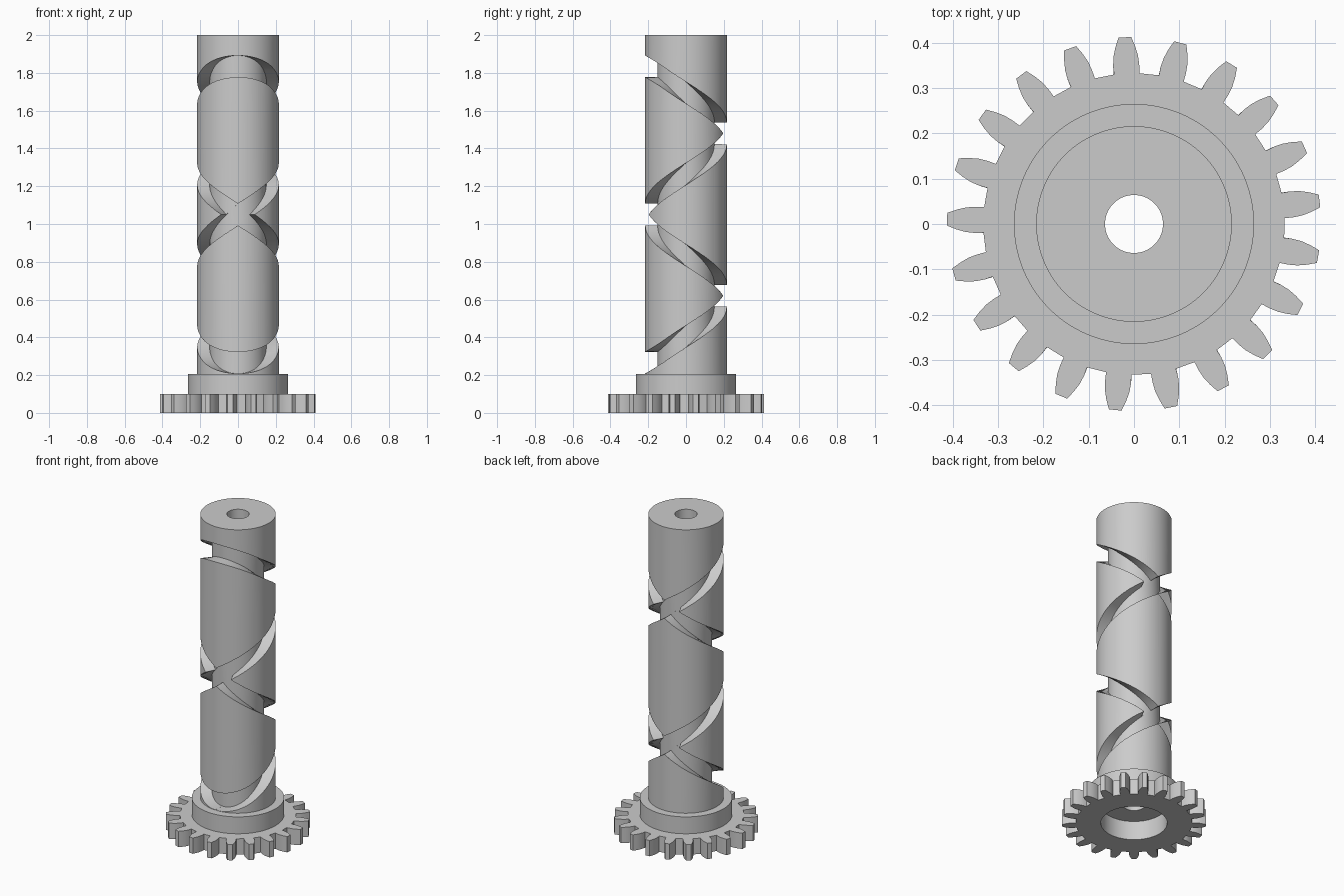
import bpy, bmesh, math

cube = bpy.data.objects.get("Cube")
if cube:
    bpy.data.objects.remove(cube, do_unlink=True)

grey = bpy.data.materials.new("plain_grey")
grey.use_nodes = True
grey.diffuse_color = (0.6, 0.6, 0.6, 1)
grey.node_tree.nodes["Principled BSDF"].inputs["Base Color"].default_value = (0.6, 0.6, 0.6, 1)

SHAFT_R, FLOOR_R, BORE_R, RECESS_R = 0.216, 0.15, 0.064, 0.19
COLLAR_R, GEAR_TOP, COLLAR_TOP, TOP = 0.265, 0.1, 0.207, 2.0


def make_object(name, rings, closed):
    """Skin a list of equal rings of points; close the sweep or cap its ends."""
    bm = bmesh.new()
    loops = [[bm.verts.new(p) for p in ring] for ring in rings]
    n = len(loops[0])
    pairs = list(zip(loops, loops[1:]))
    if closed:
        pairs.append((loops[-1], loops[0]))
    else:
        bm.faces.new(loops[0])
        bm.faces.new(loops[-1])
    for a, b in pairs:
        for i in range(n):
            j = (i + 1) % n
            bm.faces.new((a[i], a[j], b[j], b[i]))
    bmesh.ops.recalc_face_normals(bm, faces=bm.faces[:])
    mesh = bpy.data.meshes.new(name)
    bm.to_mesh(mesh)
    bm.free()
    mesh.materials.append(grey)
    obj = bpy.data.objects.new(name, mesh)
    bpy.context.collection.objects.link(obj)
    return obj


def polar(r, angle, z):
    return (r * math.cos(angle), r * math.sin(angle), z)


def activate(obj):
    bpy.ops.object.select_all(action='DESELECT')
    obj.select_set(True)
    bpy.context.view_layer.objects.active = obj


# Hollow shaft with its collar, turned from one profile
profile = [(BORE_R, 0.12), (BORE_R, TOP), (SHAFT_R, TOP), (SHAFT_R, COLLAR_TOP),
           (COLLAR_R, COLLAR_TOP), (COLLAR_R, GEAR_TOP), (RECESS_R, GEAR_TOP), (RECESS_R, 0.12)]
SEGMENTS = 112
shaft = make_object("grooved_shaft", [
    [polar(r, math.tau * i / SEGMENTS, z) for r, z in profile] for i in range(SEGMENTS)], True)

# Groove path: two turns of constant pitch, easing to level at both ends
SLOPE, EASE, MIDDLE = 0.43 / math.pi, 1.1, 1.05


def groove_height(turn):
    to_end = math.tau - abs(turn)
    z = SLOPE * abs(turn)
    if to_end < EASE:
        z -= SLOPE * (EASE - to_end) ** 2 / (2 * EASE)
    return MIDDLE + math.copysign(z, turn)


def groove_cutter(name, hand, half_width, floor):
    reach, steps = math.tau + 0.03, 240
    rings = []
    for k in range(steps + 1):
        turn = reach * (2 * k / steps - 1)
        z, angle = groove_height(turn), hand * turn - math.pi / 2
        rings.append([polar(r, angle, z + s * half_width)
                      for r, s in ((floor, -1), (0.26, -1), (0.26, 1), (floor, 1))])
    cutter = make_object(name, rings, False)
    cutter.hide_render = True
    return cutter


# Cut the right-hand and left-hand grooves, which cross and join at the ends
for name, hand, half_width, floor in (("right_hand_cutter", 1, 0.0575, FLOOR_R),
                                      ("left_hand_cutter", -1, 0.0570, FLOOR_R + 0.0005)):
    cutter = groove_cutter(name, hand, half_width, floor)
    cut = shaft.modifiers.new(name, 'BOOLEAN')
    cut.operation = 'DIFFERENCE'
    cut.solver = 'EXACT'
    cut.object = cutter
    activate(shaft)
    bpy.ops.object.modifier_apply(modifier=cut.name)
    bpy.data.objects.remove(cutter, do_unlink=True)
activate(shaft)
bpy.ops.object.shade_smooth_by_angle(angle=math.radians(30))

# Spur gear: one tooth flank, mirrored and repeated around the ring
TEETH, PHASE = 21, math.radians(7.1)
flank = [(0.333, 0.083), (0.352, 0.082), (0.372, 0.073), (0.392, 0.056), (0.413, 0.034)]
tooth = [(r, -a) for r, a in flank] + [(r, a) for r, a in reversed(flank)]
gear_rings = []
for t in range(TEETH):
    centre = PHASE + math.tau * t / TEETH
    for k, (r, a) in enumerate(tooth):
        # Spread the bore points evenly so the hole stays round
        inner = centre + math.tau / TEETH * ((k + 0.5) / len(tooth) - 0.5)
        gear_rings.append([polar(RECESS_R, inner, 0), polar(r, centre + a, 0),
                           polar(r, centre + a, GEAR_TOP), polar(RECESS_R, inner, GEAR_TOP)])
gear = make_object("drive_gear", gear_rings, True)
activate(gear)
bpy.ops.object.shade_smooth_by_angle(angle=math.radians(20))
